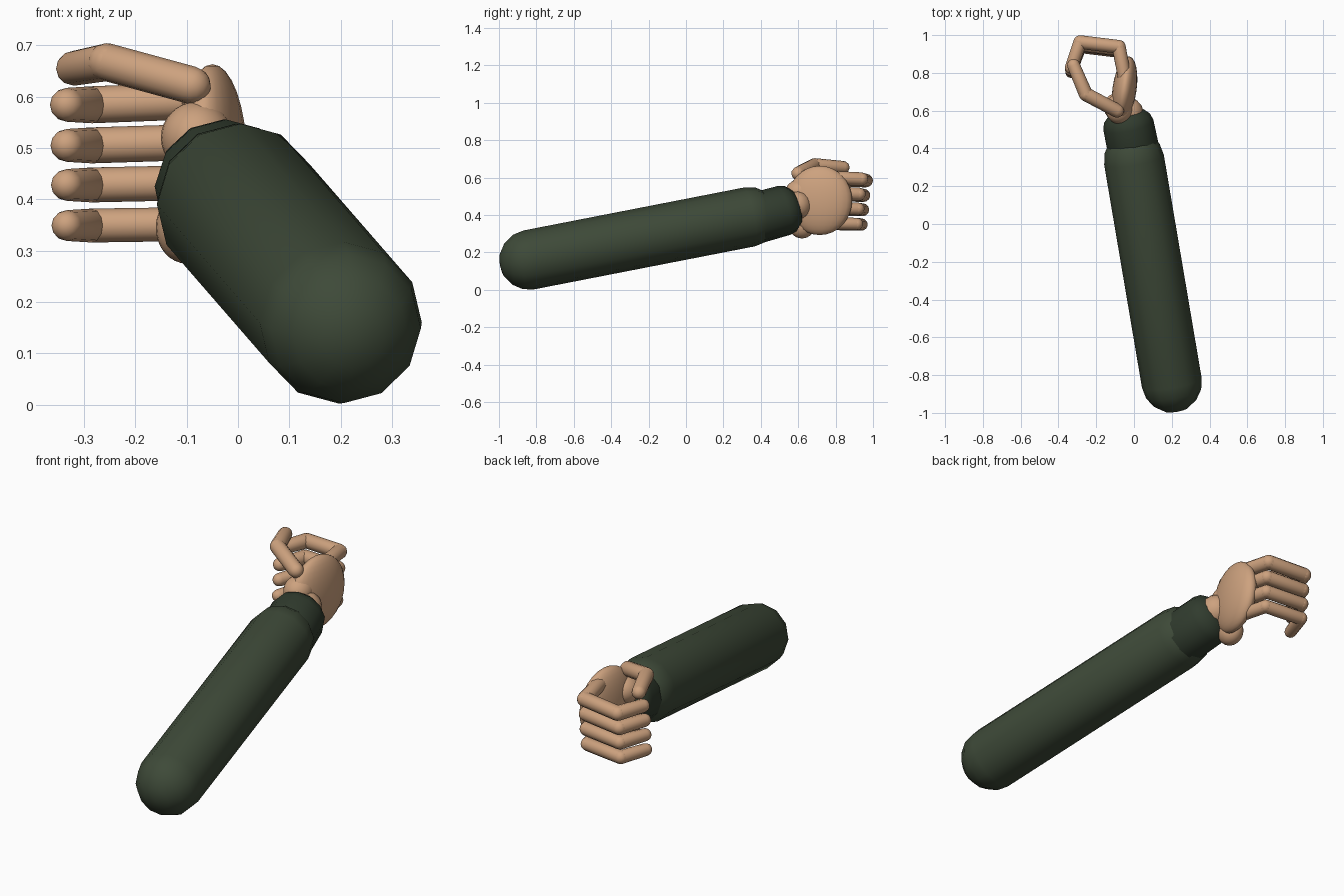
import bpy, bmesh, math
from mathutils import Vector

default = bpy.data.objects.get("Cube")
if default:
    bpy.data.objects.remove(default, do_unlink=True)


def material(name, color):
    mat = bpy.data.materials.new(name)
    mat.use_nodes = True
    mat.diffuse_color = (*color, 1)
    bsdf = mat.node_tree.nodes["Principled BSDF"]
    bsdf.inputs["Base Color"].default_value = (*color, 1)
    bsdf.inputs["Roughness"].default_value = 0.8
    return mat


skin = material("skin", (0.61, 0.36, 0.21))
cloth = material("sleeve cloth", (0.048, 0.068, 0.04))
dark_cloth = material("cuff cloth", (0.03, 0.044, 0.027))


def finish(name, bm, mat):
    bmesh.ops.recalc_face_normals(bm, faces=bm.faces)
    for face in bm.faces:
        face.smooth = True
    mesh = bpy.data.meshes.new(name)
    bm.to_mesh(mesh)
    bm.free()
    mesh.materials.append(mat)
    obj = bpy.data.objects.new(name, mesh)
    bpy.context.collection.objects.link(obj)
    return obj


def capsule(name, start, end, r0, r1, mat, sides=12, cap=1.0, steps=4):
    """Round-ended tube between two points; cap squashes the far end."""
    start, end = Vector(start), Vector(end)
    axis = end - start
    quarter = [i / steps * math.pi / 2 for i in range(steps + 1)]
    profile = [(r0 * math.sin(a), -r0 * math.cos(a)) for a in quarter]
    profile += [(r1 * math.cos(a), axis.length + cap * r1 * math.sin(a)) for a in quarter]
    bm = bmesh.new()
    verts = [bm.verts.new((r, 0, z)) for r, z in profile]
    edges = [bm.edges.new(pair) for pair in zip(verts, verts[1:])]
    bmesh.ops.spin(bm, geom=verts + edges, cent=(0, 0, 0), axis=(0, 0, 1),
                   angle=math.tau, steps=sides)
    bmesh.ops.remove_doubles(bm, verts=bm.verts, dist=0.0001)
    obj = finish(name, bm, mat)
    obj.location = start
    obj.rotation_euler = axis.to_track_quat("Z", "Y").to_euler()
    return obj


def ellipsoid(name, center, radii, mat, turn=0.0):
    bm = bmesh.new()
    bmesh.ops.create_uvsphere(bm, u_segments=24, v_segments=16, radius=1)
    bmesh.ops.scale(bm, vec=radii, verts=bm.verts)
    obj = finish(name, bm, mat)
    obj.location = center
    obj.rotation_euler.z = math.radians(turn)
    return obj


def chain(name, points, radii, mat):
    for i, (a, b) in enumerate(zip(points, points[1:])):
        capsule(f"{name}_segment_{i + 1}", a, b, radii[i], radii[i + 1], mat)


# Sleeve and cuff
capsule("sleeve", (0.2, -0.84, 0.16), (0, 0.34, 0.39), 0.16, 0.16, cloth)
capsule("cuff", (0, 0.38, 0.385), (-0.03, 0.525, 0.425), 0.137, 0.135, dark_cloth, cap=0.7)

# Wrist, palm and the two pads at the heel of the hand
capsule("wrist", (-0.02, 0.5, 0.42), (-0.03, 0.59, 0.45), 0.08, 0.08, skin)
ellipsoid("palm", (-0.05, 0.715, 0.478), (0.064, 0.175, 0.185), skin, turn=-8)
ellipsoid("thumb_pad", (-0.08, 0.61, 0.52), (0.07, 0.08, 0.07), skin)
ellipsoid("little_finger_pad", (-0.1, 0.62, 0.345), (0.06, 0.07, 0.07), skin)

# Four curled fingers: name, knuckle height, tip height, reach
fingers = [("index_finger", 0.6, 0.584, 0.963),
           ("middle_finger", 0.518, 0.505, 0.95),
           ("ring_finger", 0.437, 0.428, 0.945),
           ("little_finger", 0.355, 0.349, 0.938)]
for i, (name, base, tip, reach) in enumerate(fingers):
    r = 0.036 - 0.001 * i
    mid = (base + tip) / 2
    path = [(-0.05, 0.78, base), (-0.08, reach - 0.025, mid),
            (-0.285, reach, tip), (-0.333, reach - 0.135, tip)]
    chain(name, path, [r, r, r, r - 0.003], skin)

# Thumb
chain("thumb", [(-0.09, 0.6, 0.622), (-0.255, 0.687, 0.667), (-0.32, 0.84, 0.655)],
      [0.037, 0.037, 0.034], skin)
